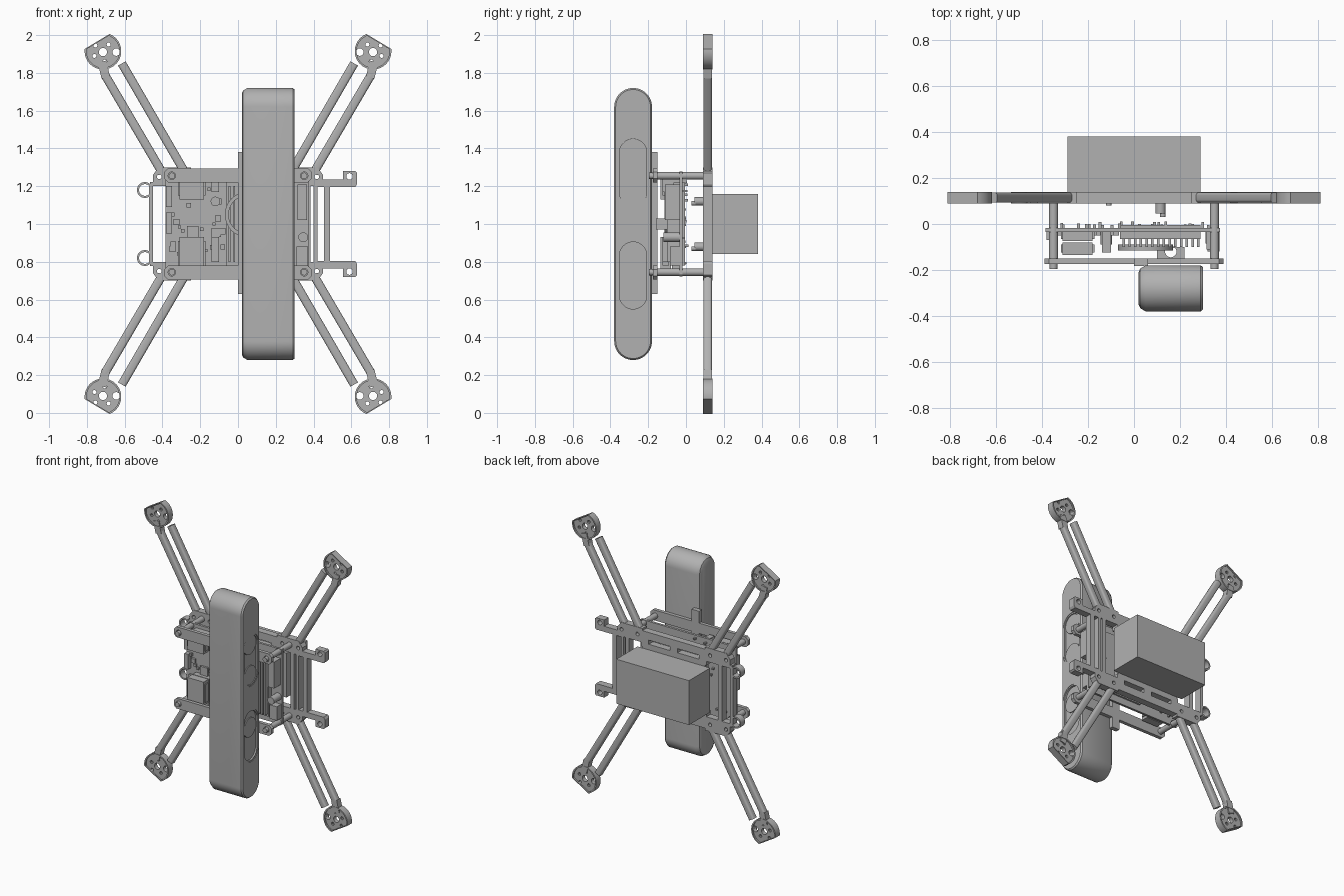
import bpy, bmesh, math, random
from math import pi, sin, cos
from mathutils import Matrix, Vector

if "Cube" in bpy.data.objects:
    bpy.data.objects.remove(bpy.data.objects["Cube"])

grey = bpy.data.materials.new("mid grey")
grey.use_nodes = True
grey.diffuse_color = (0.44, 0.44, 0.44, 1)
grey.node_tree.nodes["Principled BSDF"].inputs["Base Color"].default_value = (0.44, 0.44, 0.44, 1)

# profile planes: local (u, v, depth) to world
FRONT = Matrix(((1, 0, 0, 0), (0, 0, -1, 0), (0, 1, 0, 0), (0, 0, 0, 1)))
SIDE = Matrix(((0, 0, 1, 0), (1, 0, 0, 0), (0, 1, 0, 0), (0, 0, 0, 1)))
TOP = Matrix.Identity(4)


def add(name, mesh):
    mesh.name = name
    mesh.materials.clear()
    mesh.materials.append(grey)
    ob = bpy.data.objects.new(name, mesh)
    bpy.context.collection.objects.link(ob)
    return ob


def from_bmesh(name, bm):
    bmesh.ops.recalc_face_normals(bm, faces=bm.faces)
    mesh = bpy.data.meshes.new(name)
    bm.to_mesh(mesh)
    bm.free()
    return add(name, mesh)


def baked(ob):
    bpy.context.view_layer.update()
    dg = bpy.context.evaluated_depsgraph_get()
    return bpy.data.meshes.new_from_object(ob.evaluated_get(dg))


def plate(name, outlines, a, b, plane=FRONT):
    """Extrude closed outlines (inner ones become holes) from a to b."""
    cu = bpy.data.curves.new(name, "CURVE")
    cu.dimensions, cu.fill_mode, cu.extrude = "2D", "BOTH", abs(b - a) / 2
    for pts in outlines:
        sp = cu.splines.new("POLY")
        sp.points.add(len(pts) - 1)
        for p, (u, v) in zip(sp.points, pts):
            p.co = (u, v, 0, 1)
        sp.use_cyclic_u = True
    tmp = bpy.data.objects.new(name, cu)
    bpy.context.collection.objects.link(tmp)
    mesh = baked(tmp)
    bpy.data.objects.remove(tmp)
    mid = (a + b) / 2
    mesh.transform(plane @ Matrix.Translation((0, 0, -mid if plane is FRONT else mid)))
    bm = bmesh.new()
    bm.from_mesh(mesh)
    bmesh.ops.remove_doubles(bm, verts=bm.verts, dist=1e-5)
    return from_bmesh(name, bm)


def circle(u, v, r, n=20, start=0, end=2 * pi):
    return [(u + r * cos(start + (end - start) * i / n), v + r * sin(start + (end - start) * i / n))
            for i in range(n)]


def stadium(u, v0, v1, r, n=16):
    top = [(u + r * cos(pi * i / n), v1 - r + r * sin(pi * i / n)) for i in range(n + 1)]
    low = [(u - r * cos(pi * i / n), v0 + r - r * sin(pi * i / n)) for i in range(n + 1)]
    return top + low


def rect(u0, u1, v0, v1):
    return [(u0, v0), (u1, v0), (u1, v1), (u0, v1)]


def box(name, x0, x1, y0, y1, z0, z1):
    bm = bmesh.new()
    size = Matrix.Diagonal((x1 - x0, y1 - y0, z1 - z0, 1))
    mid = Matrix.Translation(((x0 + x1) / 2, (y0 + y1) / 2, (z0 + z1) / 2))
    bmesh.ops.create_cube(bm, size=1, matrix=mid @ size)
    return from_bmesh(name, bm)


def rod(name, x, z, r, y0, y1):
    return plate(name, [circle(x, z, r)], y0, y1)


def strut(name, p, q, w):
    """Beam with rounded edges between two points of the frame plane."""
    d = Vector((q[0] - p[0], 0, q[1] - p[1]))
    bm = bmesh.new()
    bmesh.ops.create_cube(bm, size=1, matrix=Matrix.Diagonal((w, 0.044, d.length, 1)))
    long_edges = [e for e in bm.edges if abs(e.verts[0].co.z - e.verts[1].co.z) > 0.1]
    bmesh.ops.bevel(bm, geom=long_edges, offset=0.012, segments=3, profile=0.5, affect="EDGES")
    spin = Matrix.Rotation(math.atan2(d.x, d.z), 4, "Y")
    bm.transform(Matrix.Translation(((p[0] + q[0]) / 2, 0.115, (p[1] + q[1]) / 2)) @ spin)
    return from_bmesh(name, bm)


# arms, motor mounts, hubs and standoffs, mirrored to four corners
B, F = 0.14, 0.09
for sx in (-1, 1):
    for sz in (-1, 1):
        tag = ("left" if sx > 0 else "right") + ("_upper" if sz > 0 else "_lower")

        def at(pts):
            return [(sx * u, 1 + sz * v) for u, v in pts]

        strut(tag + "_outer_strut", *at([(0.705, 0.79), (0.40, 0.27)]), 0.046)
        strut(tag + "_inner_strut", *at([(0.615, 0.85), (0.285, 0.28)]), 0.046)
        strut(tag + "_strut_bend", *at([(0.72, 0.86), (0.70, 0.775)]), 0.046)
        # flat chord faces outward along the arm
        aim, half = math.radians(59), math.radians(52)
        arc = circle(0.715, 0.915, 0.097, 32, aim + half, aim + 2 * pi - half)
        arc.append((0.715 + 0.097 * cos(aim - half), 0.915 + 0.097 * sin(aim - half)))
        inner = [(0.715 + (u - 0.715) * 0.9, 0.915 + (v - 0.915) * 0.9) for u, v in arc]
        holes = [circle(0.715, 0.91, 0.022), circle(0.645, 0.91, 0.02)]
        holes += [circle(0.715 + a, 0.91 + b, 0.011, 10)
                  for a, b in ((0.04, 0.035), (-0.03, 0.04), (0.045, -0.02), (-0.01, -0.05))]
        plate(tag + "_motor_mount", [at(h) for h in [arc] + holes], 0.10, 0.13)
        plate(tag + "_mount_rim", [at(arc), at(inner)], F, B)
        hub = [(0.45, 0.2), (0.45, 0.26), (0.42, 0.3), (0.25, 0.3), (0.25, 0.2)]
        plate(tag + "_hub", [at(hub), at(circle(0.417, 0.25, 0.013, 12)),
                             at(circle(0.29, 0.25, 0.013, 12))], F, B)
        x, z = at([(0.35, 0.255)])[0]
        rod(tag + "_standoff", x, z, 0.02, -0.16, F)
        rod(tag + "_screw_head", x, z, 0.017, -0.195, -0.17)

# main frame: slotted cross bars and uprights
for sz in (-1, 1):
    tag = "upper" if sz > 0 else "lower"

    def flip(pts):
        return [(u, 1 + sz * v) for u, v in pts]

    plate(tag + "_frame_bar", [flip(rect(-0.26, 0.26, 0.17, 0.285)),
                               flip(rect(-0.2, -0.03, 0.2, 0.23)),
                               flip(rect(0.03, 0.2, 0.2, 0.23))], F, B)
    front = [(0.37, 0.22), (0.39, 0.24), (0.39, 0.275), (0.37, 0.295)]
    front += [(-u, v) for u, v in reversed(front)]
    plate(tag + "_front_bar", [flip(front), flip(circle(0.35, 0.255, 0.02)),
                               flip(circle(-0.35, 0.255, 0.02))], -0.175, -0.15)
    # side bracket ear with a bolt hole
    ear = [(0.4, 0.195), (0.62, 0.195), (0.63, 0.21), (0.63, 0.27), (0.62, 0.28),
           (0.555, 0.28), (0.555, 0.235), (0.4, 0.235)]
    plate(tag + "_bracket_ear", [flip(ear), flip(circle(0.59, 0.252, 0.017))], F, B)
    plate(tag + "_ring", [flip(circle(-0.493, 0.18, 0.042, 28)),
                          flip(circle(-0.493, 0.18, 0.031, 28))], F, B)
    plate(tag + "_ring_arm", [flip(rect(-0.465, -0.4, 0.2, 0.222))], F, B)
    rod(tag + "_peg", 0.115, 1 + sz * 0.12, 0.022, 0.045, B)
    rod(tag + "_peg_tip", 0.125, 1 + sz * 0.12 - 0.01, 0.012, 0.03, 0.05)
    rod(tag + "_bolt", -0.11, 1 + sz * 0.12, 0.012, 0.08, B)
for name, x0, x1 in (("ring_upright", -0.472, -0.45), ("bracket_upright", 0.456, 0.488),
                     ("left_upright", 0.355, 0.385), ("left_outer_upright", 0.4, 0.42),
                     ("right_upright", -0.385, -0.355)):
    box(name, x0, x1, F, B, 0.8, 1.2)
plate("frame_web", [rect(-0.25, 0.25, 0.82, 1.18), rect(-0.1, 0.05, 0.9, 1.1)], 0.1, B)

# battery
box("battery", -0.29, 0.29, B, 0.38, 0.84, 1.16)

# camera bar: lofted stadium with a softened back edge
bm = bmesh.new()
rings = []
for x, inset in ((0.02, 0.03), (0.027, 0.014), (0.05, 0), (0.29, 0), (0.30, 0.008)):
    pts = stadium(-0.28, 0.28 + inset, 1.72 - inset, 0.1 - inset, 24)
    rings.append([bm.verts.new((x, y, z)) for y, z in pts])
for r0, r1 in zip(rings, rings[1:]):
    for i in range(len(r0)):
        j = (i + 1) % len(r0)
        bm.faces.new((r0[i], r0[j], r1[j], r1[i]))
bm.faces.new(rings[0])
bm.faces.new(rings[-1])
camera = from_bmesh("camera_bar", bm)
for lo, hi in ((1.085, 1.46), (0.54, 0.915)):
    cutter = plate("slot_cutter", [stadium(-0.28, lo, hi, 0.082, 20)], 0.285, 0.32, SIDE)
    mod = camera.modifiers.new("slot", "BOOLEAN")
    mod.operation, mod.object, mod.solver = "DIFFERENCE", cutter, "EXACT"
    camera.data = baked(camera)
    camera.modifiers.clear()
    bpy.data.objects.remove(cutter)
    plate("slot_lip", [stadium(-0.28, lo, hi, 0.082, 20),
                       stadium(-0.28, lo + 0.01, hi - 0.01, 0.072, 20)], 0.284, 0.297, SIDE)
for z in (1.38, 1.16, 0.785):
    plate("lens", [circle(-0.28, z, 0.069, 32)], 0.283, 0.292, SIDE)
box("camera_mount", 0, 0.06, -0.182, -0.15, 0.63, 1.38)
plate("camera_tab", [[(0.1, -0.16), (0.22, -0.16), (0.22, -0.1), (0.1, -0.1)],
                     circle(0.16, -0.12, 0.025)], 0.97, 1.03, TOP)

# computer board with ports, connectors and cooler
board = [rect(-0.385, 0.375, 0.735, 1.275)]
board += [circle(sx * 0.35, 1 + sz * 0.255, 0.023) for sx in (-1, 1) for sz in (-1, 1)]
plate("circuit_board", board, -0.035, -0.018)
for z0, z1 in ((1.13, 1.25), (0.76, 0.93)):
    for y in (-0.135, -0.075):
        box("port_shell", -0.31, -0.18, y, y + 0.055, z0, z1)
        box("port_flange", -0.318, -0.172, y + 0.01, y + 0.045, z0 + 0.02, z1 - 0.02)
    box("port_tower", -0.14, -0.1, -0.125, -0.03, z0 + 0.04, z1)
box("heat_sink", -0.06, 0.29, -0.065, -0.005, 0.78, 1.22)
for i in range(14):
    x = -0.05 + i * 0.025
    box("heat_sink_fin", x, x + 0.01, -0.1, -0.06, 0.8, 1.2)
plate("fan_ring", [circle(0.05, 1.05, 0.12, 32), circle(0.05, 1.05, 0.1, 32)], -0.115, -0.09)
box("pin_header", 0.315, 0.365, -0.11, -0.02, 1.02, 1.21)
box("edge_connector", 0.31, 0.37, -0.085, -0.02, 0.78, 0.88)
rod("large_capacitor", 0.345, 0.93, 0.026, -0.12, -0.02)
rod("small_capacitor", -0.12, 1.12, 0.025, -0.09, -0.02)
box("main_chip", -0.27, -0.21, -0.05, -0.03, 0.93, 0.99)
box("power_chip", -0.14, -0.09, -0.05, -0.03, 0.93, 0.98)
for z0 in (0.95, 1.09):
    box("side_header", -0.38, -0.35, -0.07, -0.02, z0, z0 + 0.11)

# small surface parts and solder pins
rng = random.Random(4)
for i in range(24):
    x, z, s = rng.uniform(-0.36, -0.08), rng.uniform(0.8, 1.2), rng.uniform(0.008, 0.018)
    box("small_part", x - s, x + s, -0.05, -0.034, z - s, z + s)
    x, z = rng.uniform(-0.35, 0.35), rng.uniform(0.76, 1.26)
    box("solder_pin", x - 0.006, x + 0.006, -0.02, rng.uniform(-0.005, 0.012), z - 0.006, z + 0.006)

# smooth the round parts, keep hard edges
bpy.ops.object.select_all(action="DESELECT")
for ob in bpy.context.scene.objects:
    if ob.type == "MESH" and grey.name in ob.data.materials:
        ob.select_set(True)
        bpy.context.view_layer.objects.active = ob
bpy.ops.object.shade_smooth_by_angle(angle=math.radians(32))
